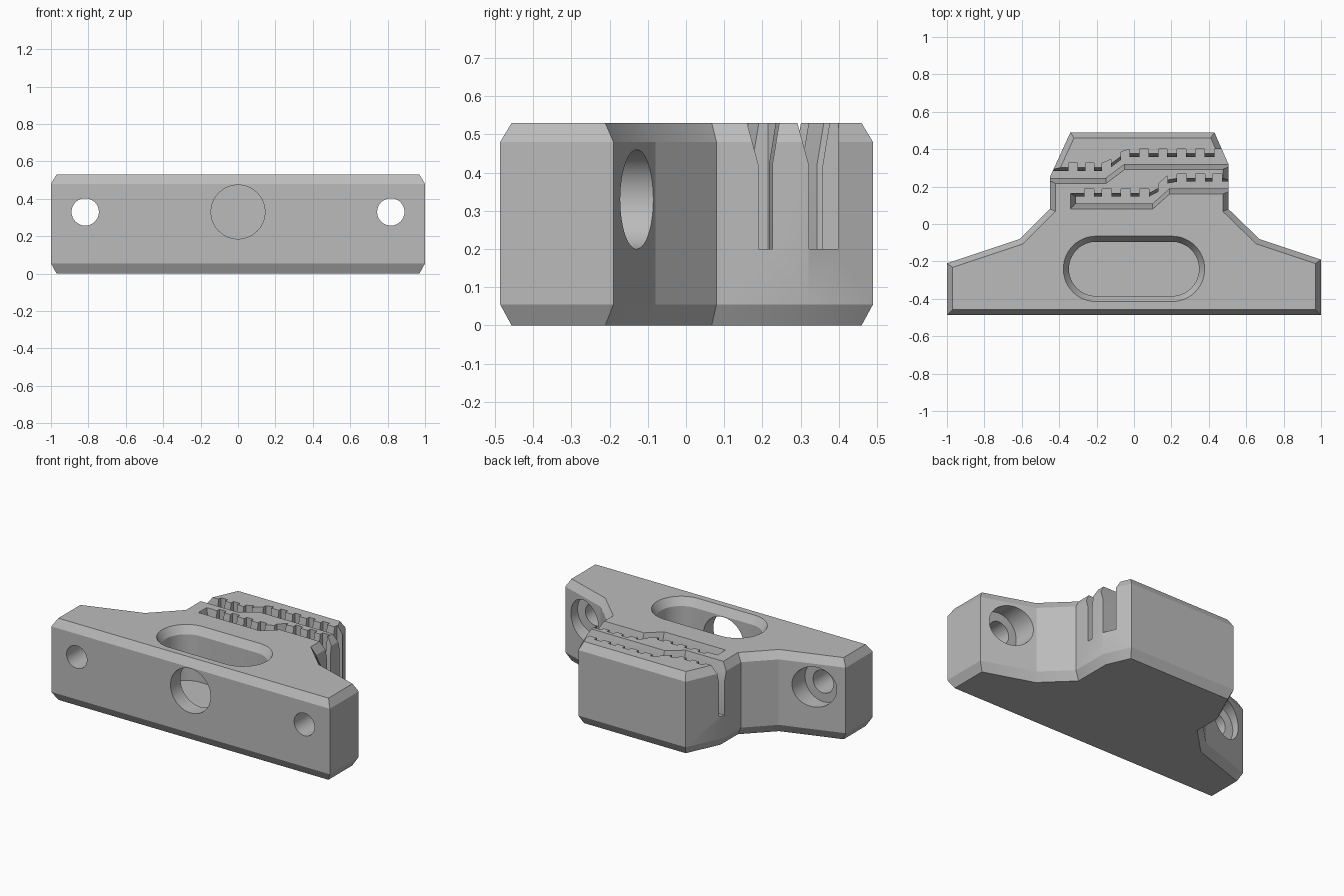
import bpy, bmesh, math

if "Cube" in bpy.data.objects:
    bpy.data.objects.remove(bpy.data.objects["Cube"])

H = 0.53   # block height


def loft(name, rings):
    """Closed solid through stacked rings of 3D points."""
    bm = bmesh.new()
    rows = [[bm.verts.new(p) for p in ring] for ring in rings]
    n = len(rows[0])
    bm.faces.new(rows[0][::-1])
    bm.faces.new(rows[-1])
    for a, b in zip(rows, rows[1:]):
        for i in range(n):
            j = (i + 1) % n
            bm.faces.new((a[i], a[j], b[j], b[i]))
    bmesh.ops.recalc_face_normals(bm, faces=bm.faces)
    me = bpy.data.meshes.new(name)
    bm.to_mesh(me)
    bm.free()
    ob = bpy.data.objects.new(name, me)
    bpy.context.collection.objects.link(ob)
    return ob


def inset(pts, d):
    """Mitred inward offset of a counter-clockwise outline."""
    out = []
    for i, (x, y) in enumerate(pts):
        (px, py), (qx, qy) = pts[i - 1], pts[(i + 1) % len(pts)]
        l1, l2 = math.hypot(x - px, y - py), math.hypot(qx - x, qy - y)
        n1 = (-(y - py) / l1, (x - px) / l1)
        n2 = (-(qy - y) / l2, (qx - x) / l2)
        k = d / (1 + n1[0] * n2[0] + n1[1] * n2[1])
        out.append((x + (n1[0] + n2[0]) * k, y + (n1[1] + n2[1]) * k))
    return out


def at(pts, z):
    return [(x, y, z) for x, y in pts]


def bore(name, x, z, r, y0, y1):
    """Cylinder cutter running front to back."""
    circle = [(x + r * math.cos(t * math.tau / 64), z + r * math.sin(t * math.tau / 64))
              for t in range(64)]
    return loft(name, [[(a, y, b) for a, b in circle] for y in (y0, y1)])


def stadium(r, half=0.203, cy=-0.24, seg=24):
    pts = []
    for s, start in ((1, -math.pi / 2), (-1, math.pi / 2)):
        for i in range(seg + 1):
            a = start + math.pi * i / seg
            pts.append((s * half + r * math.cos(a), cy + r * math.sin(a)))
    return pts


def toothed_slot(name, x0, x1, ya, bend, rise, notches, end_slope):
    """Stepped belt slot: plain chamfered front wall, toothed back wall."""
    b0, b1 = bend

    def path(x):
        return ya + rise * min(max((x - b0) / (b1 - b0), 0), 1)

    rings = []
    for z, front, back, end in ((0.2, 0, 0, 0), (0.42, 0, 0, 0),
                                (H, 0.03, 0.018, end_slope), (0.58, 0.03, 0.018, end_slope)):
        low = [(x, path(x) - front) for x in (x0 - end, b0, b1, x1)]
        top = []
        for a, b in reversed(notches):
            ea, eb = path(a) + 0.036, path(b) + 0.036
            top += [(b, eb + back), (b, eb + 0.042), (a, ea + 0.042), (a, ea + back)]
        top = [(x1, path(x1) + 0.036 + back)] + top + [(x0 - end, path(x0) + 0.036 + back)]
        rings.append(at(low + top, z))
    return loft(name, rings)


# Main block with chamfered top and bottom rims
outline = [(-1, -0.487), (1, -0.487), (1, -0.19), (0.67, -0.08), (0.505, 0.08),
           (0.505, 0.32), (0.43, 0.49), (-0.34, 0.49), (-0.45, 0.25),
           (-0.45, 0.08), (-0.61, -0.08), (-1, -0.21)]
rim = inset(outline, 0.03)
body = loft("clamp_block", [at(rim, 0), at(outline, 0.055), at(outline, 0.48), at(rim, H)])

# Oblong top pocket with chamfered mouth, and its round front opening
cutters = [loft("pocket_cutter", [at(stadium(0.145), 0.18), at(stadium(0.145), H - 0.05),
                                  at(stadium(0.175), H), at(stadium(0.175), 0.6)]),
           bore("front_opening_cutter", 0, 0.33, 0.144, -0.6, -0.24)]

# Bolt holes with counterbores from the back
for side in (-1, 1):
    cutters.append(bore("bolt_cutter", side * 0.817, 0.33, 0.073, -0.6, 0.3))
    cutters.append(bore("counterbore_cutter", side * 0.817, 0.33, 0.13, -0.24, 0.3))

# Two toothed belt slots
n1 = [(a, a + 0.05) for a in (-0.265, -0.17, -0.07, 0.03, 0.13, 0.23, 0.33, 0.42)]
n2 = [(a, a + 0.047) for a in (-0.35, -0.26, -0.17, -0.07, 0.03, 0.13, 0.23, 0.33)]
n2.append((0.43, 0.58))
cutters.append(toothed_slot("near_slot_cutter", -0.31, 0.62, 0.11, (0.1, 0.19), 0.08, n1, 0.03))
cutters.append(toothed_slot("far_slot_cutter", -0.62, 0.62, 0.247, (-0.15, -0.05), 0.075, n2, 0))

# Carve and clean up
bpy.context.view_layer.objects.active = body
body.select_set(True)
for c in cutters:
    c.hide_render = True
    m = body.modifiers.new(c.name, 'BOOLEAN')
    m.operation, m.solver, m.object = 'DIFFERENCE', 'EXACT', c
    bpy.ops.object.modifier_apply(modifier=m.name)
    bpy.data.objects.remove(c)
bpy.ops.object.shade_smooth_by_angle(angle=math.radians(25))

# Single grey finish
grey = bpy.data.materials.new("plain_grey")
grey.diffuse_color = (0.5, 0.5, 0.5, 1)
grey.use_nodes = True
grey.node_tree.nodes["Principled BSDF"].inputs["Base Color"].default_value = grey.diffuse_color
body.data.materials.clear()
body.data.materials.append(grey)
for p in body.data.polygons:
    p.material_index = 0
